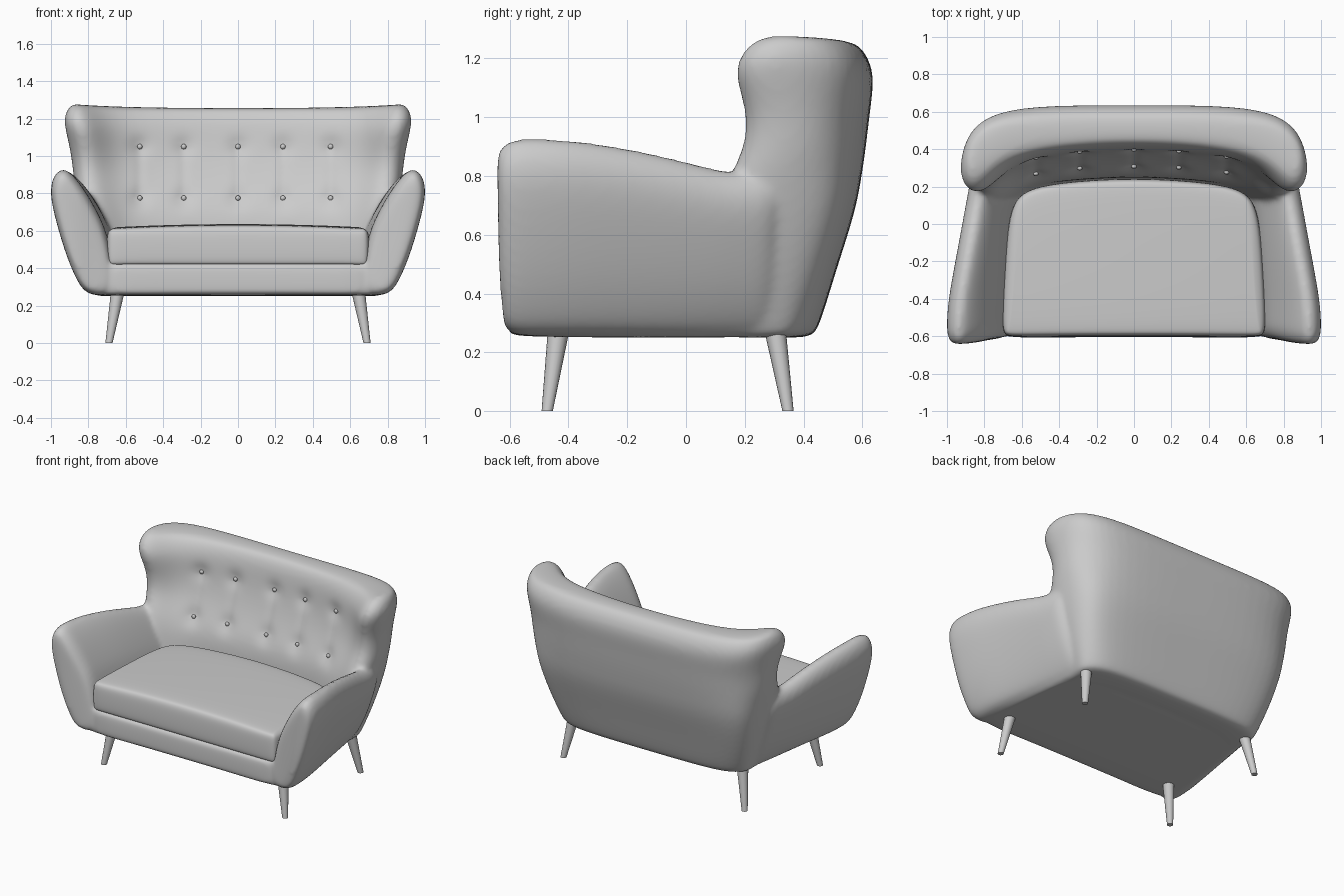
import bpy, bmesh, math
from mathutils import Vector

if "Cube" in bpy.data.objects:
    bpy.data.objects.remove(bpy.data.objects["Cube"])

grey = bpy.data.materials.new("grey upholstery")
grey.diffuse_color = (0.6, 0.6, 0.6, 1)
grey.use_nodes = True
grey.node_tree.nodes["Principled BSDF"].inputs["Base Color"].default_value = grey.diffuse_color


def inset(pts, d, closed):
    """Shrink a 2D outline; open outlines are halves mirrored at x = 0."""
    n = len(pts)
    area = sum(pts[i][0] * pts[(i + 1) % n][1] - pts[(i + 1) % n][0] * pts[i][1] for i in range(n))
    s = 1 if area > 0 else -1
    out = []
    for i, p in enumerate(pts):
        a, b = pts[i - 1], pts[(i + 1) % n]
        if not closed and i == 0:
            a = (-pts[1][0], pts[1][1])
        if not closed and i == n - 1:
            b = (-pts[-2][0], pts[-2][1])
        t = Vector((b[0] - a[0], b[1] - a[1])).normalized()
        out.append((p[0] - s * t.y * d, p[1] + s * t.x * d))
    return out


def loft(bm, rings, closed):
    """Skin rings of 3D points and cap both ends with strips of quads."""
    vs = [[bm.verts.new(p) for p in r] for r in rings]
    n = len(vs[0])
    for a, b in zip(vs, vs[1:]):
        for i in range(n if closed else n - 1):
            j = (i + 1) % n
            bm.faces.new((a[i], a[j], b[j], b[i]))
    for r in (vs[0], vs[-1]):
        for i in range(n // 2 - 1):
            bm.faces.new((r[i], r[i + 1], r[n - 2 - i], r[n - 1 - i]))


def make(name, bm, mirror=False, levels=0):
    bmesh.ops.recalc_face_normals(bm, faces=bm.faces)
    me = bpy.data.meshes.new(name)
    bm.to_mesh(me)
    bm.free()
    me.materials.append(grey)
    for p in me.polygons:
        p.use_smooth = True
    ob = bpy.data.objects.new(name, me)
    bpy.context.collection.objects.link(ob)
    if mirror:
        ob.modifiers.new("mirror", 'MIRROR').use_clip = True
    if levels:
        m = ob.modifiers.new("subsurf", 'SUBSURF')
        m.levels = m.render_levels = levels
    return ob


# --- Body: right half of winged back, arm and base, blended by a remesh ---
bm = bmesh.new()

# winged back: z, half width, back y, inner centre y, wing tip y, inset
rings = []
for z, w, yb, yi, yf, d in (
        (.250, .70, .435, .25, .10, .015), (.264, .705, .447, .25, .10, 0),
        (.48, .785, .51, .25, .10, 0), (.68, .843, .577, .255, .10, 0),
        (.80, .868, .597, .31, .14, 0), (.90, .885, .612, .35, .195, 0),
        (1.02, .897, .625, .385, .20, 0), (1.15, .93, .64, .40, .156, 0),
        (1.215, .945, .638, .40, .165, .012), (1.262, .945, .632, .40, .185, .035),
        (1.284, .945, .625, .40, .215, .06)):
    mix = lambda f: yf + (yi - yf) * f
    c = min(1, max(0, (.95 - z) / .4))  # the rear corner is squarer low down
    pts = [(0, yb), (.48 * w, yb), ((.79 + .05 * c) * w, yb - .03 + .015 * c),
           ((.95 + .02 * c) * w, yb - .13 + .05 * c),
           (1.003 * w, yf + .17 + .05 * c), (.99 * w, yf + .06), (.93 * w, yf), (.85 * w, yf + .01),
           (.75 * w, mix(.5)), (.6 * w, mix(.8)), (.3 * w, yi - .01), (0, yi)]
    dip = .027 if z > 1.1 else 0
    rings.append([(x, y, z - dip * (1 - min(1, abs(x / w)) ** 3.5)) for x, y in inset(pts, d, False)])
loft(bm, rings, False)

# arm: one cross-section swept from front to back, front face slanting inwards
section = [(.80, .250), (.853, .31), (.919, .46), (.975, .65), (1.01, .80), (.992, .895),
           (.94, .94), (.885, .905), (.82, .82), (.75, .70), (.69, .57), (.64, .250)]
shift = [.12] * 7 + [.11, .09, .07, .05, .05]
rings = []
for y, h, d in ((-.642, .97, .045), (-.632, .985, .02), (-.59, 1, .003), (-.53, 1, 0), (-.4, .995, 0),
                (-.2, .953, 0), (0, .885, 0), (.12, .835, 0), (.2, .83, 0), (.33, .83, 0)):
    t = max(0, (y + .45) / .65)
    pts = [(x - s * t, .250 + (z - .250) * h) for (x, z), s in zip(section, shift)]
    back = .034 * min(1, max(0, (-.5 - y) / .1))
    rings.append([(x, y + back * min(1, max(0, (.87 - x) / .14)), z) for x, z in inset(pts, d, True)])
loft(bm, rings, True)

# base under the cushion
plan = [(0, -.605), (.4, -.605), (.76, -.615), (.80, -.5), (.70, .25), (.66, .41), (.3, .42), (0, .42)]
loft(bm, [[(x, y, z) for x, y in inset(plan, d, False)]
          for z, d in ((.250, .025), (.264, .003), (.30, 0), (.40, 0), (.425, .01), (.43, .03))], False)

src = make("body_source", bm, True, 2)
m = src.modifiers.new("blend", 'REMESH')
m.mode, m.voxel_size, m.use_smooth_shade = 'VOXEL', .014, True
m = src.modifiers.new("soften", 'SMOOTH')
m.factor, m.iterations = .5, 8
mesh = bpy.data.meshes.new_from_object(src.evaluated_get(bpy.context.evaluated_depsgraph_get()))
bpy.data.objects.remove(src)
mesh.name = "body"
body = bpy.data.objects.new("body", mesh)
bpy.context.collection.objects.link(body)
if not mesh.materials:
    mesh.materials.append(grey)

# tufting: dimples at the buttons and faint grooves between them
spots = [(x, z) for z in (1.05, .775) for x in (-.525, -.29, 0, .24, .495)]
for v in mesh.vertices:
    x, y, z = v.co
    if .15 < y < .47 and z > .65 and abs(x) < .7 and v.normal.y < -.3:
        pull = sum(.015 * math.exp(-((x - a) ** 2 + (z - b) ** 2) / .003) for a, b in spots)
        if .775 < z < 1.05:
            pull += sum(.005 * math.exp(-(x - a) ** 2 / .0008) for a, b in spots[:5])
        v.co.y += pull
for p in mesh.polygons:
    p.use_smooth = True
mesh.update()
bpy.context.view_layer.update()

# --- Buttons, placed on the back's front surface ---
bm = bmesh.new()
for x, z in spots:
    hit, loc, _, _ = body.ray_cast(Vector((x, -.3, z)), Vector((0, 1, 0)))
    y = loc.y if hit else .37
    new = bmesh.ops.create_uvsphere(bm, u_segments=12, v_segments=8, radius=.014)["verts"]
    for v in new:
        v.co = Vector((x + v.co.x, y - .004 + v.co.y * .8, z + v.co.z))
make("back_buttons", bm)

# --- Seat cushion ---
plan = [(0, -.602), (.4, -.602), (.66, -.604), (.70, -.592), (.706, -.5), (.685, -.1),
        (.66, .08), (.60, .18), (.4, .225), (0, .25)]
bm = bmesh.new()
rings = []
for z, d in ((.415, .04), (.42, .012), (.44, 0), (.57, 0), (.603, .01), (.617, .05)):
    crown = .022 if z > .6 else 0
    rings.append([(x, y, z + crown * (1 - min(1, abs(x) / .7) ** 2)) for x, y in inset(plan, d, False)])
loft(bm, rings, False)
make("seat_cushion", bm, True, 3)

# --- Four splayed tapered legs ---
for name, top, foot in (("front", -.435, -.472), ("rear", .305, .347)):
    for side, s in (("left", -1), ("right", 1)):
        bm = bmesh.new()
        rings = []
        for cx, cy, z, r in ((.69, foot, 0, .019), (.645, top, .262, .036)):
            rings.append([(s * cx + r * math.cos(a * math.pi / 8), cy + r * math.sin(a * math.pi / 8), z)
                          for a in range(16)])
        loft(bm, rings, True)
        leg = make(f"{name}_{side}_leg", bm)
        for p in leg.data.polygons:
            p.use_smooth = abs(p.normal.z) < .8
